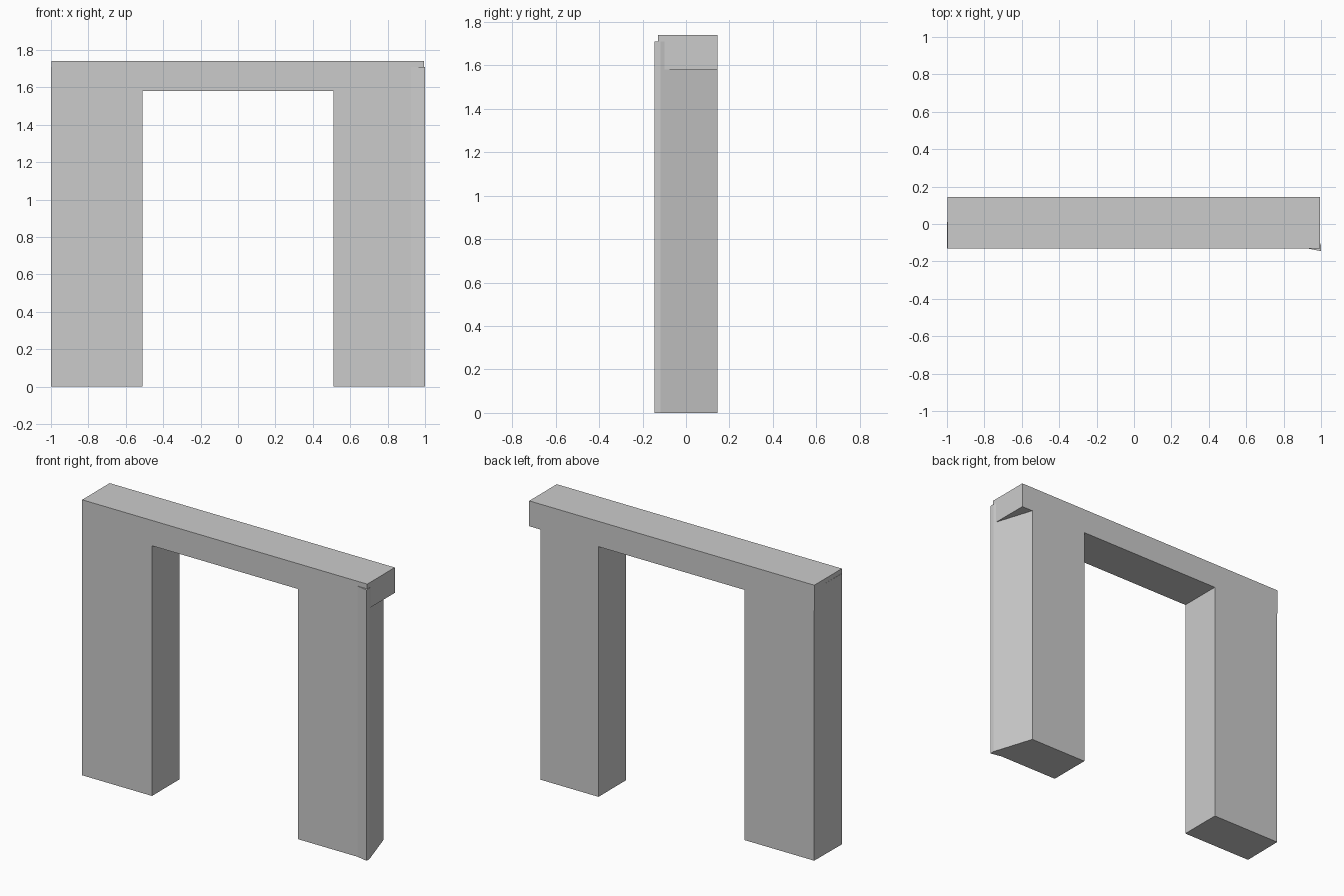
import bpy
import bmesh

if "Cube" in bpy.data.objects:
    bpy.data.objects.remove(bpy.data.objects["Cube"])

FRONT, BACK = -0.13, 0.145


def prism(name, footprint, z0, z1):
    """Extrude an x/y footprint from z0 up to z1."""
    bm = bmesh.new()
    base = bm.faces.new([bm.verts.new((x, y, z0)) for x, y in footprint])
    top = bmesh.ops.extrude_face_region(bm, geom=[base])["geom"]
    for v in top:
        if isinstance(v, bmesh.types.BMVert):
            v.co.z = z1
    bmesh.ops.recalc_face_normals(bm, faces=bm.faces)
    mesh = bpy.data.meshes.new(name)
    bm.to_mesh(mesh)
    bm.free()
    obj = bpy.data.objects.new(name, mesh)
    bpy.context.collection.objects.link(obj)
    return obj


# Lintel across the opening
frame = prism("door_frame", [(-0.998, FRONT), (0.994, FRONT),
                             (0.994, BACK), (-0.998, BACK)], 1.58, 1.74)

# Left pillar, its outer side very slightly slanted
left = prism("left_pillar", [(-1.0, FRONT), (-0.51, FRONT),
                             (-0.51, BACK), (-0.997, BACK)], 0, 1.71)

# Right pillar: flared front corner and slanted outer side
right = prism("right_pillar", [(0.51, FRONT), (0.925, FRONT), (1.0, -0.145),
                               (1.0, -0.117), (0.916, BACK), (0.51, BACK)], 0, 1.71)

# Weld the pillars into the lintel as one solid
bpy.context.view_layer.objects.active = frame
for pillar in (left, right):
    mod = frame.modifiers.new("weld", "BOOLEAN")
    mod.operation = "UNION"
    mod.solver = "EXACT"
    mod.object = pillar
    bpy.ops.object.modifier_apply(modifier=mod.name)
    bpy.data.objects.remove(pillar)
